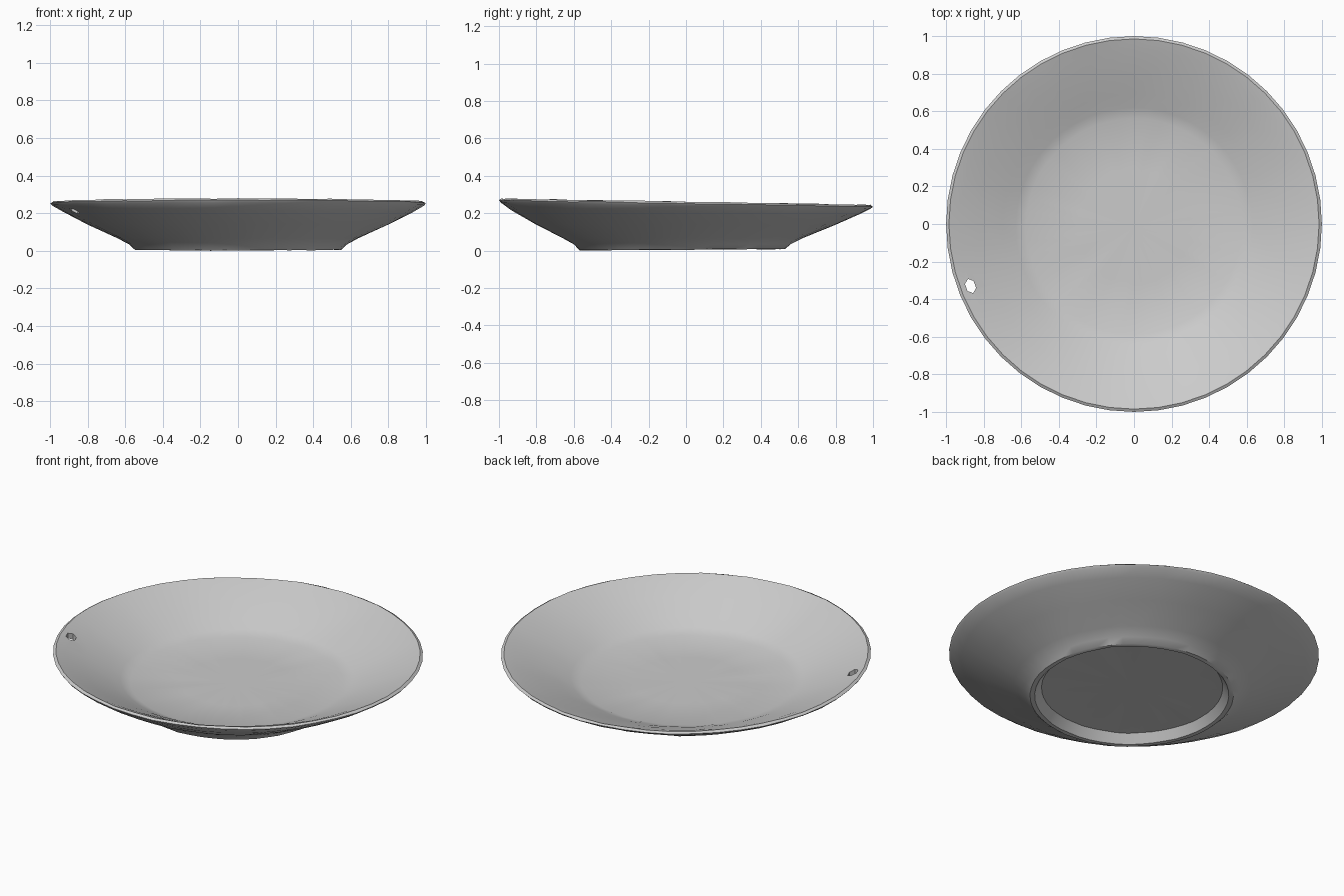
import bpy, bmesh, math, random

if "Cube" in bpy.data.objects:
    bpy.data.objects.remove(bpy.data.objects["Cube"])

random.seed(4)
SIDES = 48

# Half cross-section (radius, height): underside centre -> foot -> rim -> inner floor
PROFILE = [
    (0.0, 0.062), (0.30, 0.062), (0.49, 0.058), (0.525, 0.012),
    (0.55, 0.012), (0.58, 0.040), (0.64, 0.073), (0.80, 0.145),
    (0.93, 0.212), (0.99, 0.247), (1.0, 0.259), (0.985, 0.268),
    (0.93, 0.247), (0.83, 0.203), (0.70, 0.147), (0.63, 0.115),
    (0.575, 0.094), (0.30, 0.092), (0.0, 0.092),
]


def lathe(name, profile, sides):
    bm = bmesh.new()
    rings = []
    for r, z in profile:
        if r == 0:
            rings.append([bm.verts.new((0, 0, z))] * sides)
        else:
            rings.append([bm.verts.new((r * math.cos(2 * math.pi * i / sides),
                                        r * math.sin(2 * math.pi * i / sides), z))
                          for i in range(sides)])
    for a, b in zip(rings, rings[1:]):
        for i in range(sides):
            j = (i + 1) % sides
            corners = list(dict.fromkeys((a[i], a[j], b[j], b[i])))
            bm.faces.new(corners)
    bmesh.ops.recalc_face_normals(bm, faces=bm.faces)
    # Hand-made unevenness: rim dips to the back, base sits slightly forward
    for v in bm.verts:
        t = min(v.co.z / 0.26, 1)
        v.co.z += v.co.y * (0.008 - 0.025 * t) + random.uniform(-0.002, 0.002)
        v.co.y -= 0.02 * (1 - t)
    low = min(v.co.z for v in bm.verts)
    for v in bm.verts:
        v.co.z -= low
    me = bpy.data.meshes.new(name)
    bm.to_mesh(me)
    bm.free()
    ob = bpy.data.objects.new(name, me)
    bpy.context.collection.objects.link(ob)
    return ob


# Shallow dish with recessed foot
dish = lathe("dish", PROFILE, SIDES)

# Small chipped hole near the left rim
bpy.ops.mesh.primitive_cylinder_add(vertices=6, radius=1, depth=0.5,
                                    location=(-0.87, -0.33, 0.22),
                                    rotation=(0, 0, math.radians(20)))
cutter = bpy.context.object
cutter.name = "hole_cutter"
cutter.scale = (0.028, 0.04, 1)
cutter.hide_render = True
cutter.hide_set(True)
cut = dish.modifiers.new("hole", 'BOOLEAN')
cut.operation = 'DIFFERENCE'
cut.solver = 'EXACT'
cut.object = cutter

bpy.ops.object.select_all(action='DESELECT')
dish.select_set(True)
bpy.context.view_layer.objects.active = dish
bpy.ops.object.shade_smooth_by_angle(angle=math.radians(35))
